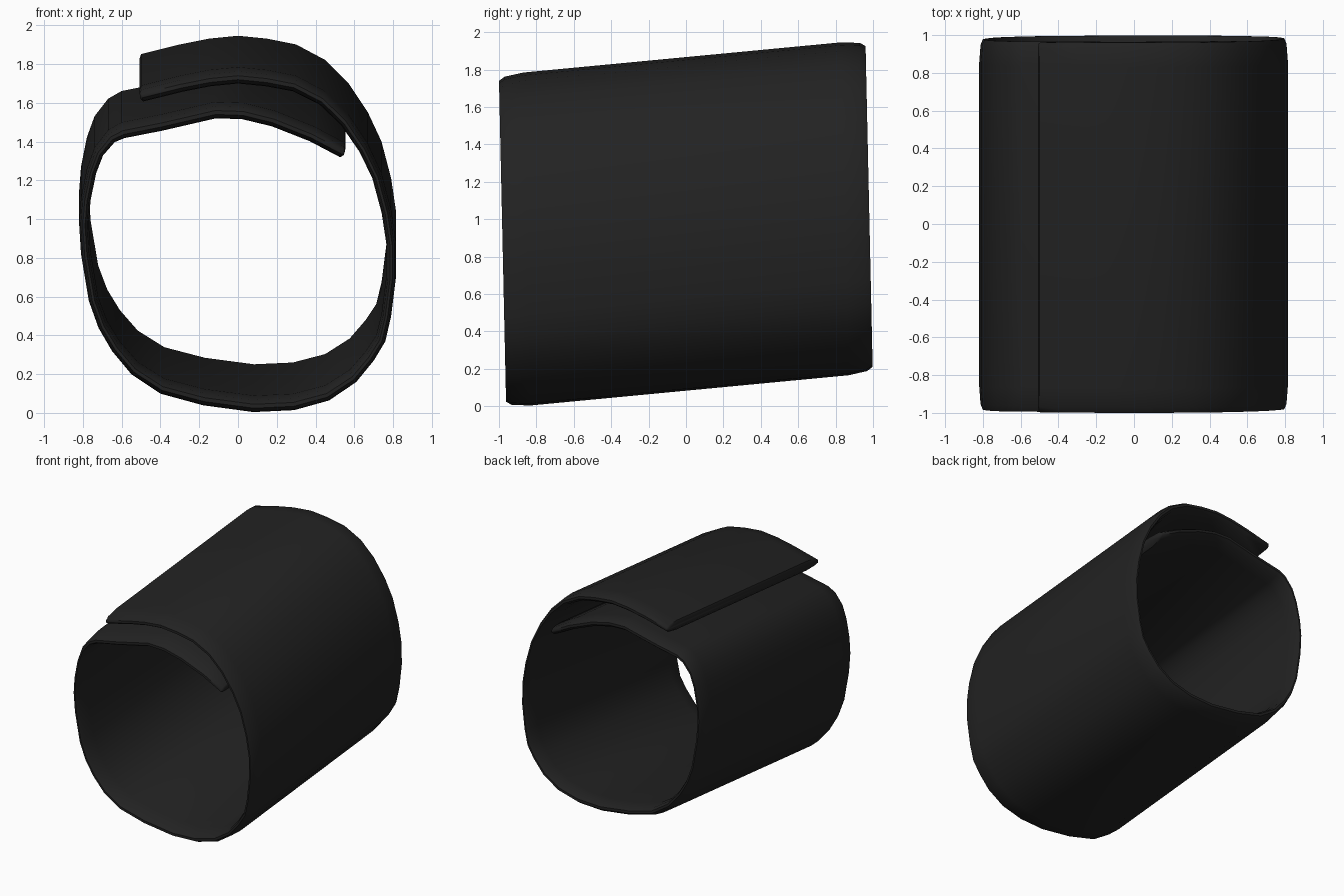
import bpy
import bmesh
import math
from mathutils import Vector

default_cube = bpy.data.objects.get("Cube")
if default_cube:
    bpy.data.objects.remove(default_cube, do_unlink=True)

# Material
black = bpy.data.materials.new("matte black")
black.use_nodes = True
color = (0.016, 0.016, 0.016, 1)
black.diffuse_color = color
black.node_tree.nodes["Principled BSDF"].inputs["Base Color"].default_value = color

# Outer outline of the rolled sheet (x, z), from the outer flap round to the tucked end
OUTLINE = [
    (-.5, 1.77), (-.3, 1.82), (-.15, 1.85), (0, 1.865), (.15, 1.85), (.3, 1.82),
    (.45, 1.74), (.57, 1.62), (.67, 1.47), (.74, 1.32), (.79, 1.13),
    (.815, .96), (.815, .78), (.79, .58), (.76, .45), (.7, .35), (.61, .24),
    (.47, .145), (.29, .095), (.08, .085), (-.18, .12), (-.4, .18),
    (-.55, .28), (-.65, .4), (-.72, .52), (-.77, .66), (-.81, .9),
    (-.82, 1.06), (-.81, 1.19), (-.78, 1.34), (-.74, 1.45), (-.67, 1.54),
    (-.6, 1.58), (-.4, 1.62), (-.12, 1.685), (.03, 1.68), (.19, 1.64),
    (.39, 1.56), (.55, 1.475),
]
WALL_X, WALL_Z = .05, .085      # wall thickness at the sides and at top and bottom
SLOPE, LEAN, MIDDLE = .095, .022, .93

# Rounded section of the sheet: (y, depth through the wall)
front_rim = [(-.85, 0), (-.95, .15), (-.98, .38), (-.98, .62), (-.95, .85), (-.85, 1)]
RIM = front_rim + [(-y, depth) for y, depth in reversed(front_rim)]


def place(x, y, z):
    """Tilt the roll upwards to the back, with its ends leaning slightly."""
    return Vector((x, y - LEAN * (z - MIDDLE), z + SLOPE * y))


def section(bm, point, tangent, shrink=1.0):
    """One loop through the sheet, optionally shrunk to round off a free edge."""
    normal = Vector((-tangent.y, tangent.x))
    loop = []
    for y, depth in RIM:
        depth = .5 + (depth - .5) * shrink
        x = point.x - normal.x * WALL_X * depth
        z = point.y - normal.y * WALL_Z * depth
        loop.append(bm.verts.new(place(x, y * (.98 + .02 * shrink), z)))
    return loop


# Rolled sleeve with overlapping flaps
bm = bmesh.new()
points = [Vector(p) for p in OUTLINE]
last = len(points) - 1
loops = []
for i, point in enumerate(points):
    before, after = points[max(i - 1, 0)], points[min(i + 1, last)]
    tangent = (after - before).normalized()
    if i == 0:
        loops.append(section(bm, point - tangent * .012, tangent, .5))
    loops.append(section(bm, point, tangent))
    if i == last:
        loops.append(section(bm, point + tangent * .012, tangent, .5))

for a, b in zip(loops, loops[1:]):
    for j in range(len(RIM)):
        k = (j + 1) % len(RIM)
        bm.faces.new((a[j], a[k], b[k], b[j]))
bm.faces.new(loops[0])
bm.faces.new(loops[-1])
bmesh.ops.recalc_face_normals(bm, faces=bm.faces)

mesh = bpy.data.meshes.new("rolled_sleeve")
bm.to_mesh(mesh)
bm.free()
mesh.materials.append(black)
sleeve = bpy.data.objects.new("rolled_sleeve", mesh)
bpy.context.collection.objects.link(sleeve)

bpy.ops.object.select_all(action="DESELECT")
sleeve.select_set(True)
bpy.context.view_layer.objects.active = sleeve
bpy.ops.object.shade_smooth_by_angle(angle=math.radians(50))
